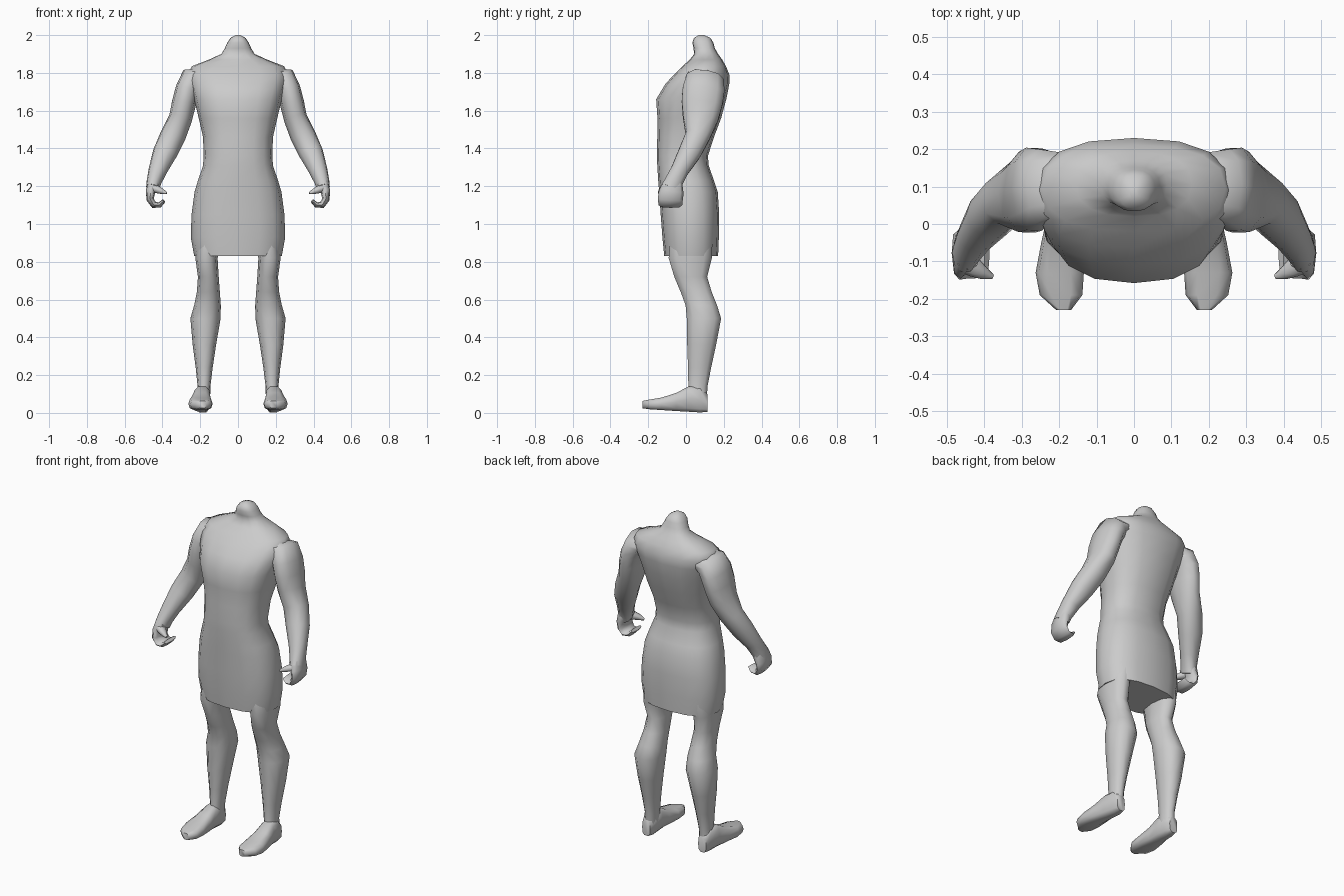
import bpy, bmesh, math
from mathutils import Vector

grey = bpy.data.materials.new("plain grey")
grey.diffuse_color = (0.6, 0.6, 0.6, 1)


def spow(v, e):
    return math.copysign(abs(v) ** e, v)


def circle(n, e):
    """Unit superellipse points."""
    for i in range(n):
        a = 2 * math.pi * i / n
        yield spow(math.cos(a), e), spow(math.sin(a), e)


def box_ring(level, a0, a1, b0, b1, axis, n, e):
    """Ring fitted to a rectangle in a plane across z or y."""
    ring = []
    for u, v in circle(n, e):
        a = (a0 + a1) / 2 + u * (a1 - a0) / 2
        b = (b0 + b1) / 2 + v * (b1 - b0) / 2
        ring.append(Vector((a, b, level)) if axis == "z" else Vector((a, level, b)))
    return ring


def tube_rings(path, n, e, side):
    """Rings across a path of (x, y, z, radius along side, other radius)."""
    pts = [Vector(p[:3]) for p in path]
    rings = []
    for i, p in enumerate(path):
        t = (pts[min(i + 1, len(pts) - 1)] - pts[max(i - 1, 0)]).normalized()
        u = (side - t * side.dot(t)).normalized()
        w = t.cross(u)
        rings.append([pts[i] + u * (a * p[3]) + w * (b * p[4]) for a, b in circle(n, e)])
    return rings


def loft(name, rings, mirror=False):
    bm = bmesh.new()
    vs = [[bm.verts.new(p) for p in r] for r in rings]
    n = len(vs[0])
    for a, b in zip(vs, vs[1:]):
        for i in range(n):
            j = (i + 1) % n
            bm.faces.new((a[i], a[j], b[j], b[i]))
    bm.faces.new(vs[0])
    bm.faces.new(vs[-1])
    bmesh.ops.recalc_face_normals(bm, faces=bm.faces)
    me = bpy.data.meshes.new(name)
    bm.to_mesh(me)
    bm.free()
    me.materials.append(grey)
    ob = bpy.data.objects.new(name, me)
    bpy.context.collection.objects.link(ob)
    bpy.ops.object.select_all(action="DESELECT")
    ob.select_set(True)
    bpy.context.view_layer.objects.active = ob
    bpy.ops.object.shade_smooth_by_angle(angle=math.radians(62))
    if mirror:
        m = ob.modifiers.new("mirror", "MIRROR")
        m.use_mirror_merge = False
    return ob


# body with skirt and neck: height, half width, front, back
body = [
    (0.83, 0.232, -0.115, 0.170), (0.93, 0.250, -0.125, 0.174),
    (1.05, 0.246, -0.134, 0.176), (1.17, 0.230, -0.142, 0.168),
    (1.23, 0.212, -0.147, 0.148), (1.31, 0.185, -0.152, 0.120),
    (1.36, 0.182, -0.154, 0.116), (1.46, 0.185, -0.152, 0.148),
    (1.56, 0.208, -0.151, 0.186), (1.66, 0.232, -0.158, 0.213),
    (1.74, 0.255, -0.110, 0.229), (1.79, 0.265, -0.065, 0.230),
    (1.835, 0.245, -0.020, 0.212), (1.87, 0.155, 0.020, 0.192),
    (1.90, 0.088, 0.043, 0.170), (1.93, 0.070, 0.040, 0.153),
    (1.96, 0.057, 0.034, 0.145), (1.985, 0.040, 0.042, 0.130),
    (2.0, 0.012, 0.068, 0.095)]
loft("body_and_skirt", [box_ring(z, -w, w, f, b, "z", 16, 0.82) for z, w, f, b in body])

# legs: height, inner, outer, front, back
leg = [
    (0.90, 0.09, 0.22, -0.09, 0.145), (0.82, 0.108, 0.226, -0.097, 0.142),
    (0.72, 0.102, 0.212, -0.066, 0.116), (0.64, 0.096, 0.218, -0.032, 0.140),
    (0.57, 0.091, 0.232, -0.006, 0.168), (0.50, 0.092, 0.252, 0.0, 0.190),
    (0.36, 0.116, 0.240, 0.003, 0.163), (0.24, 0.134, 0.224, 0.008, 0.136),
    (0.14, 0.146, 0.214, 0.010, 0.116), (0.05, 0.148, 0.224, 0.0, 0.112)]
loft("leg", [box_ring(*r, "z", 10, 0.9) for r in leg], True)

# feet: depth, inner, outer, bottom, top
foot = [
    (0.113, 0.160, 0.214, 0.004, 0.100), (0.075, 0.147, 0.226, 0.0, 0.140),
    (0.012, 0.146, 0.234, 0.004, 0.142), (-0.05, 0.142, 0.248, 0.008, 0.108),
    (-0.13, 0.134, 0.263, 0.014, 0.082), (-0.19, 0.138, 0.252, 0.018, 0.072),
    (-0.23, 0.168, 0.208, 0.024, 0.064)]
loft("foot", [box_ring(*r, "y", 10, 0.65) for r in foot], True)

# arms from shoulder to wrist
arm = [
    (0.19, 0.105, 1.785, 0.035, 0.09), (0.238, 0.100, 1.765, 0.072, 0.103),
    (0.268, 0.093, 1.71, 0.064, 0.116), (0.286, 0.085, 1.64, 0.064, 0.113),
    (0.304, 0.077, 1.56, 0.062, 0.098), (0.345, 0.062, 1.465, 0.068, 0.068),
    (0.387, 0.018, 1.375, 0.065, 0.062), (0.424, -0.033, 1.285, 0.050, 0.049),
    (0.444, -0.064, 1.225, 0.040, 0.050), (0.452, -0.078, 1.19, 0.035, 0.056)]
loft("arm", tube_rings(arm, 10, 0.9, Vector((1, 0, 0))), True)

# curled hand: palm and fingers as one flat band
hand = [
    (0.447, -0.07, 1.215, 0.052, 0.036), (0.463, -0.078, 1.17, 0.066, 0.025),
    (0.465, -0.083, 1.13, 0.066, 0.020), (0.445, -0.083, 1.101, 0.063, 0.018),
    (0.415, -0.085, 1.101, 0.060, 0.015), (0.393, -0.087, 1.122, 0.052, 0.010)]
loft("hand", tube_rings(hand, 8, 0.75, Vector((0, 1, 0))), True)

# thumb pointing inward
thumb = [
    (0.455, -0.095, 1.19, 0.035, 0.024), (0.425, -0.118, 1.182, 0.026, 0.020),
    (0.400, -0.132, 1.172, 0.017, 0.014), (0.378, -0.141, 1.163, 0.007, 0.006)]
loft("thumb", tube_rings(thumb, 8, 0.9, Vector((0, 1, 0))), True)
